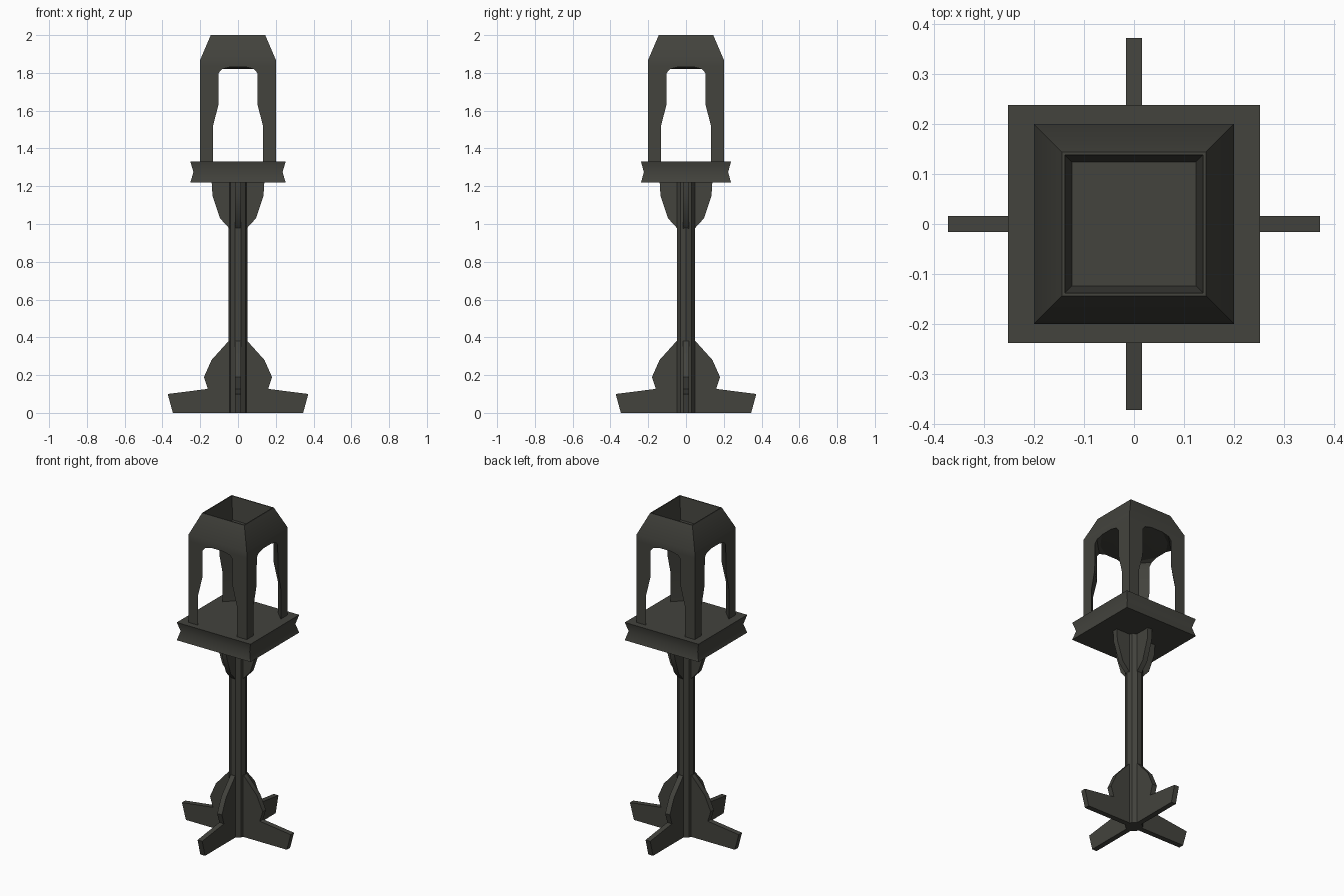
import bpy, bmesh, math

if "Cube" in bpy.data.objects:
    bpy.data.objects.remove(bpy.data.objects["Cube"])

iron = bpy.data.materials.new("dark iron")
iron.diffuse_color = (0.056, 0.056, 0.047, 1)
iron.use_nodes = True
iron.node_tree.nodes["Principled BSDF"].inputs["Base Color"].default_value = iron.diffuse_color


def finish(name, bm):
    bmesh.ops.recalc_face_normals(bm, faces=bm.faces)
    me = bpy.data.meshes.new(name)
    bm.to_mesh(me)
    bm.free()
    me.materials.append(iron)
    me.shade_smooth()
    me.set_sharp_from_angle(angle=math.radians(35))
    ob = bpy.data.objects.new(name, me)
    bpy.context.collection.objects.link(ob)
    return ob


def loft(name, rings):
    """Skin a stack of equal-length rings and cap both ends."""
    bm = bmesh.new()
    rows = [[bm.verts.new(p) for p in r] for r in rings]
    n = len(rows[0])
    for a, b in zip(rows, rows[1:]):
        for i in range(n):
            j = (i + 1) % n
            bm.faces.new((a[i], a[j], b[j], b[i]))
    bm.faces.new(rows[0])
    bm.faces.new(rows[-1])
    return finish(name, bm)


def rect(hx, hy, z):
    return [(-hx, -hy, z), (hx, -hy, z), (hx, hy, z), (-hx, hy, z)]


def fin(name, half, along_y, t=0.016):
    """Flat plate from a mirrored (x, z) half outline."""
    pts = half + [(-x, z) for x, z in reversed(half)]
    if along_y:
        return loft(name, [[(s, x, z) for x, z in pts] for s in (-t, t)])
    return loft(name, [[(x, s, z) for x, z in pts] for s in (-t, t)])


# Crossed feet and crossed brackets under the platform
foot = [(0.345, 0), (0.372, 0.1), (0.16, 0.127), (0.18, 0.19),
        (0.14, 0.28), (0.05, 0.38)]
bracket = [(0.04, 0.97), (0.095, 1.03), (0.135, 1.15), (0.14, 1.23)]
for along_y in (False, True):
    tag = "side" if along_y else "front"
    fin("foot_" + tag, foot, along_y)
    fin("bracket_" + tag, bracket, along_y)

# Column
N = 10
loft("column", [[(0.05 * math.cos(2 * math.pi * i / N),
                  0.05 * math.sin(2 * math.pi * i / N), z) for i in range(N)]
                for z in (0, 1.24)])

# Platform with a pinched edge
loft("platform", [rect(0.252, 0.238, 1.22), rect(0.236, 0.223, 1.275),
                  rect(0.252, 0.238, 1.33)])

# Four triangular corner posts that spread into arches at the top
steps = [(1.32, 0.068), (1.52, 0.068), (1.63, 0.096), (1.80, 0.098),
         (1.82, 0.115), (1.835, 0.17)]
for sx in (-1, 1):
    for sy in (-1, 1):
        loft("corner_post", [[(sx * 0.2, sy * 0.2, z),
                              (sx * (0.2 - w), sy * 0.2, z),
                              (sx * 0.2, sy * (0.2 - w), z)] for z, w in steps])

# Cap with sloping sides and a square recess in its top
loft("cap", [rect(0.09, 0.09, 1.82), rect(0.2, 0.2, 1.832), rect(0.2, 0.2, 1.87),
             rect(0.144, 0.144, 2.0), rect(0.138, 0.138, 2.0),
             rect(0.124, 0.124, 1.86)])
